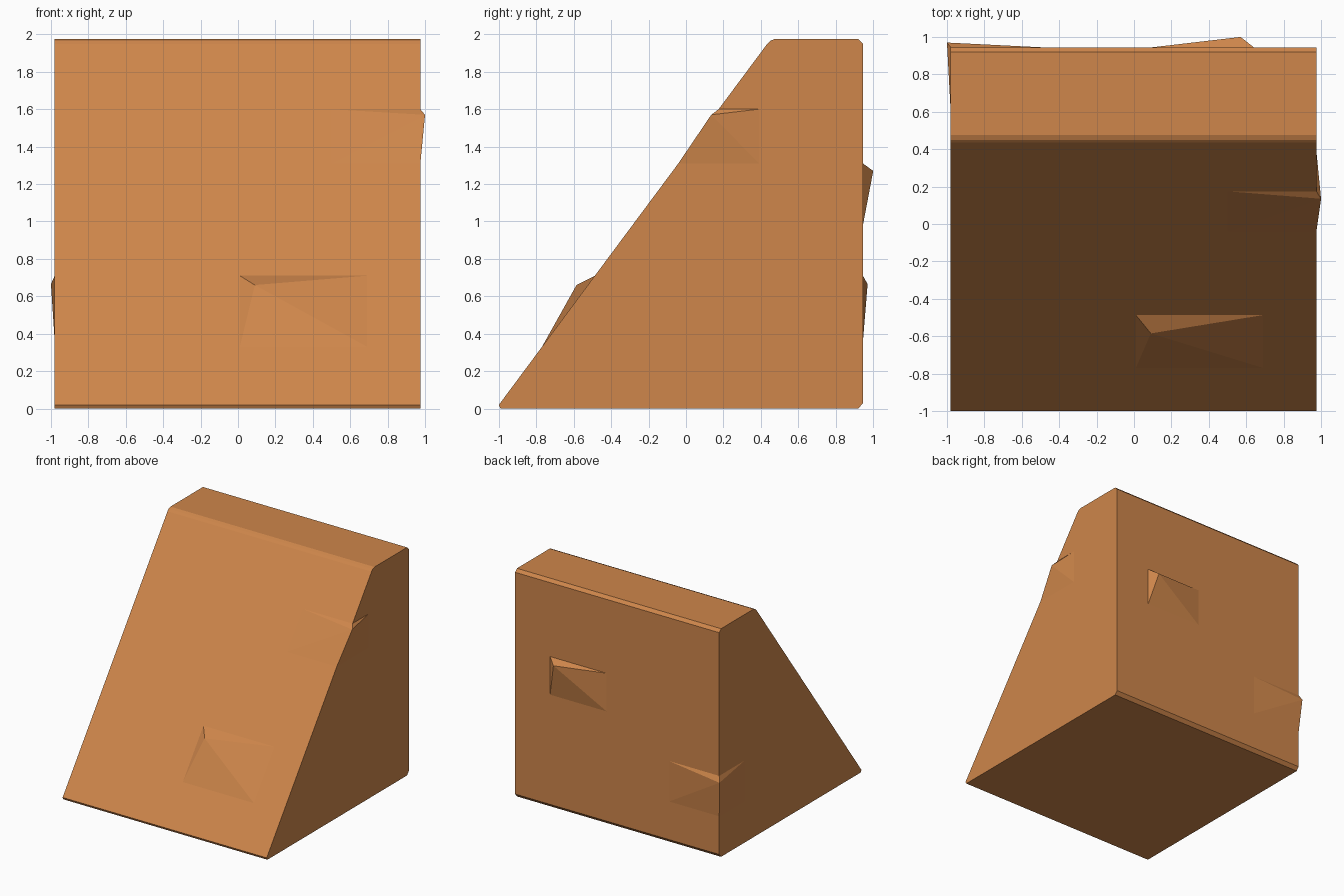
import bpy

if "Cube" in bpy.data.objects:
    bpy.data.objects.remove(bpy.data.objects["Cube"])

stone = bpy.data.materials.new("warm sandstone")
stone.diffuse_color = (0.62, 0.24, 0.07, 1)
stone.use_nodes = True
stone.node_tree.nodes["Principled BSDF"].inputs["Base Color"].default_value = stone.diffuse_color


def make(name, verts, faces):
    mesh = bpy.data.meshes.new(name)
    mesh.from_pydata(verts, [], faces)
    mesh.materials.append(stone)
    obj = bpy.data.objects.new(name, mesh)
    bpy.context.collection.objects.link(obj)


def slope_y(z):
    """y of the sloping front face at height z"""
    return -1 + (z - 0.02) / 1.345


def chip(name, apex, ring):
    """Shallow bump: ring counter-clockwise from outside, fanned to the apex"""
    n = len(ring)
    make(name, [apex] + ring, [(0, i + 1, (i + 1) % n + 1) for i in range(n)])


# Wedge body: side profile (y, z) with small chamfers, extruded along x
L, R, B = -0.98, 0.975, 0.945
profile = [(-1, 0.02), (-0.99, 0), (0.92, 0), (B, 0.03), (B, 1.95),
           (0.92, 1.975), (0.475, 1.975), (0.45, 1.965), (slope_y(1.95), 1.95)]
n = len(profile)
verts = [(x, y, z) for x in (L, R) for y, z in profile]
faces = [tuple(reversed(range(n))), tuple(range(n, 2 * n))]
faces += [(i, (i + 1) % n, (i + 1) % n + n, i + n) for i in range(n)]
make("wedge_body", verts, faces)

# Bump on the sloping front
lo, hi = 0.33, 0.71
chip("front_chip", (0.09, -0.585, 0.66),
     [(x, slope_y(z), z) for x, z in ((0.01, lo), (0.69, lo), (0.69, hi), (0.01, hi))])

# Bump on the back wall
lo, hi = 0.98, 1.31
chip("back_chip", (0.57, 1.0, 1.27),
     [(x, B, z) for x, z in ((0.64, lo), (0.10, lo), (0.10, hi), (0.64, hi))])

# Bump wrapped round the back left corner
lo, hi = 0.36, 0.71
corner = [(-0.5, B), (L, B), (L, 0.6)]
chip("back_corner_chip", (-1.0, 0.97, 0.665),
     [(x, y, lo) for x, y in corner] + [(x, y, hi) for x, y in reversed(corner)])

# Bump wrapped round the right edge of the slope
lo, hi = 1.31, 1.6
chip("right_edge_chip", (1.0, 0.135, 1.57),
     [(0.5, slope_y(lo), lo), (R, slope_y(lo), lo), (R, 0.39, lo),
      (R, 0.39, hi), (R, slope_y(hi), hi), (0.5, slope_y(hi), hi)])
